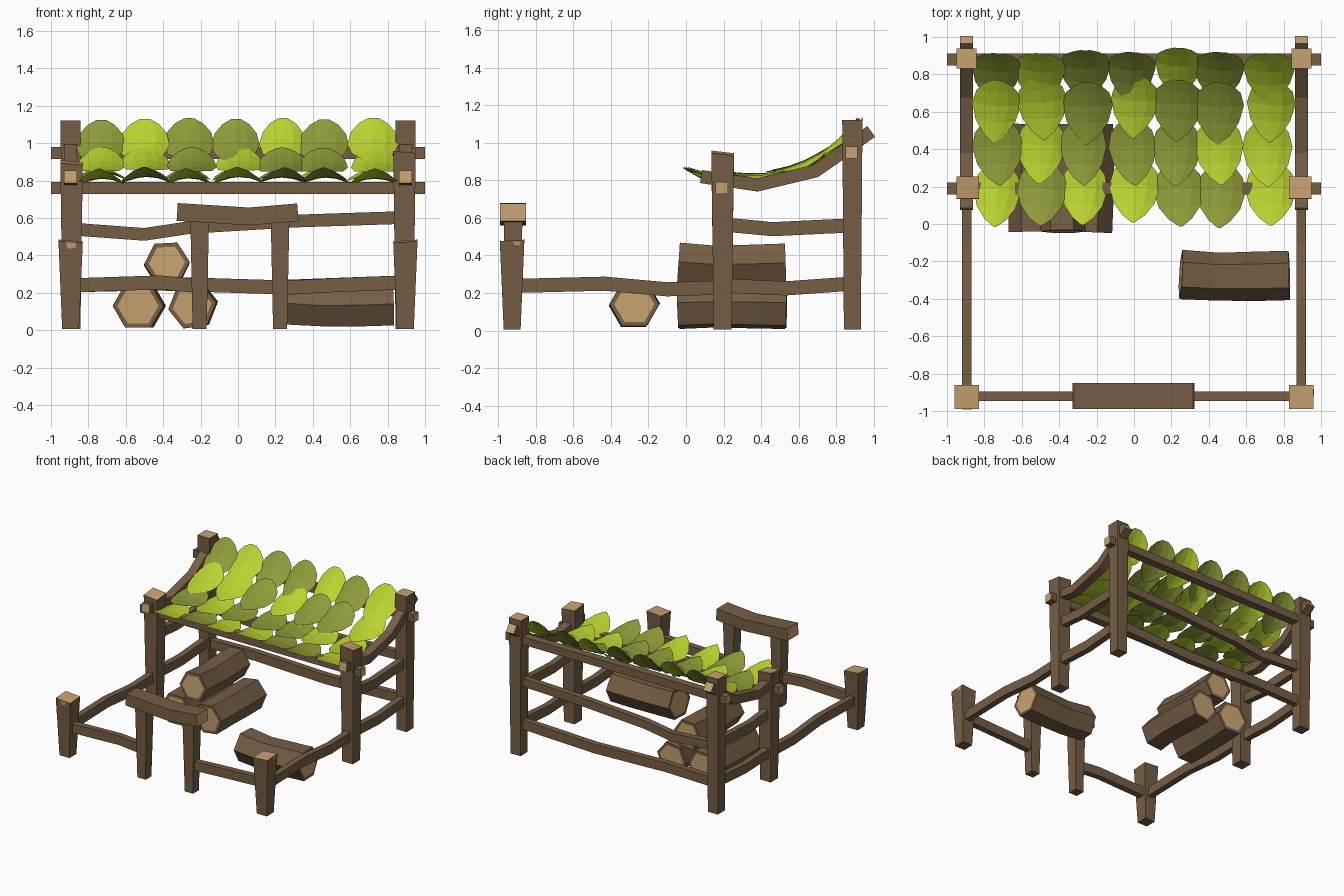
import bpy, bmesh, math, random
from mathutils import Vector, Matrix

random.seed(4)
if "Cube" in bpy.data.objects:
    bpy.data.objects.remove(bpy.data.objects["Cube"])


def material(name, rgb):
    m = bpy.data.materials.new(name)
    m.use_nodes = True
    m.diffuse_color = (*rgb, 1)
    m.node_tree.nodes["Principled BSDF"].inputs["Base Color"].default_value = (*rgb, 1)
    return m


BARK = material("brown_bark", (0.18, 0.112, 0.06))
CUT = material("pale_cut_wood", (0.57, 0.36, 0.16))
LIME = material("lime_leaf", (0.50, 0.66, 0.03))
OLIVE = material("olive_leaf", (0.28, 0.33, 0.04))


def finish(name, bm, mats):
    bmesh.ops.recalc_face_normals(bm, faces=bm.faces)
    mesh = bpy.data.meshes.new(name)
    bm.to_mesh(mesh)
    bm.free()
    for m in mats:
        mesh.materials.append(m)
    ob = bpy.data.objects.new(name, mesh)
    bpy.context.collection.objects.link(ob)
    return ob


def sweep(name, path, sizes, section, rim=0.0, tilt=(0, 0)):
    """Sweep a flat section along a path, with pale cut ends."""
    bm = bmesh.new()
    pts = [Vector(p) for p in path]
    rings = []
    for i, p in enumerate(pts):
        t = (pts[min(i + 1, len(pts) - 1)] - pts[max(i - 1, 0)]).normalized()
        side = Vector((1, 0, 0)) if abs(t.z) > 0.9 else t.cross(Vector((0, 0, 1))).normalized()
        up = side.cross(t)
        w, h = sizes[min(i, len(sizes) - 1)]
        rings.append([bm.verts.new(p + side * u * w + up * v * h) for u, v in section])
    for a, b in zip(rings, rings[1:]):
        for k in range(len(a)):
            n = (k + 1) % len(a)
            bm.faces.new((a[k], a[n], b[n], b[k]))
    caps = [bm.faces.new(rings[0]), bm.faces.new(rings[-1])]
    for v in rings[-1]:
        d = v.co - pts[-1]
        v.co.z += d.x * tilt[0] + d.y * tilt[1]
    if rim:
        bmesh.ops.recalc_face_normals(bm, faces=bm.faces)
        bmesh.ops.inset_individual(bm, faces=caps, thickness=rim)
    for f in caps:
        f.material_index = 1
    return finish(name, bm, [BARK, CUT])


SQUARE = [(-0.5, -0.5), (0.5, -0.5), (0.5, 0.5), (-0.5, 0.5)]
HEX = [(math.cos(k * math.pi / 3), math.sin(k * math.pi / 3)) for k in range(6)]


def post(name, x, y, top, w0, w1, tilt=(0, 0)):
    ob = sweep(name, [(x, y, 0.005), (x, y, top)], [(w0, w0), (w1, w1)], SQUARE, tilt=tilt)
    # the foot stays bark coloured
    for f in ob.data.polygons:
        if f.normal.z < -0.9:
            f.material_index = 0


def rail(name, path, w=0.05, h=0.075):
    sweep(name, path, [(w, h)], SQUARE)


# Posts
for s, label in ((-1, "right"), (1, "left")):
    post(f"front_post_{label}", s * 0.895, -0.925, 0.475, 0.09, 0.13, (0.08 * s, 0.06))
    post(f"middle_post_{label}", s * 0.89, 0.195, 0.945 if s > 0 else 0.895, 0.095, 0.12, (-0.1, -0.12 * s))
    post(f"back_post_{label}", s * 0.895, 0.885, 1.12, 0.09, 0.108)
    post(f"gate_post_{label}", 0.01 + s * 0.215, -0.92, 0.6, 0.075, 0.1)

# Bark splits near the post tops
for name, corners in (
        ("front_split", [(-0.92, -0.992, 0.47), (-0.865, -0.992, 0.47), (-0.885, -0.975, 0.31)]),
        ("side_split", [(0.962, -0.92, 0.475), (0.962, -0.88, 0.475), (0.952, -0.895, 0.41)])):
    bm = bmesh.new()
    bm.faces.new([bm.verts.new(c) for c in corners])
    finish(name, bm, [CUT])

# Gate lintel
sweep("gate_lintel", [(-0.325, -0.92, 0.632), (0.06, -0.92, 0.608), (0.32, -0.92, 0.63)],
      [(0.14, 0.095)], SQUARE)

# Front rails
rail("front_rail_right", [(-0.88, -0.92, 0.24), (-0.42, -0.92, 0.255), (-0.2, -0.92, 0.235)])
rail("front_rail_left", [(0.22, -0.92, 0.225), (0.5, -0.92, 0.24), (0.88, -0.92, 0.255)])

# Side rails and sagging roof rafters
for s, label in ((-1, "right"), (1, "left")):
    x = s * 0.895
    rail(f"side_rail_front_{label}", [(x, -0.92, 0.238), (x, -0.43, 0.25), (x, -0.1, 0.22), (x, 0.2, 0.23)])
    rail(f"side_rail_back_{label}", [(x, 0.2, 0.24), (x, 0.53, 0.225), (x, 0.88, 0.25)])
    rail(f"side_rail_upper_{label}", [(x, 0.2, 0.565), (x, 0.46, 0.54), (x, 0.88, 0.56)])
    sweep(f"rafter_{label}",
          [(x, 0.08, 0.82), (x, 0.38, 0.775), (x, 0.69, 0.85), (x, 0.84, 0.955), (x, 0.985, 1.06)],
          [(0.07, 0.07)], SQUARE)

# Back rails and the two roof beams
rail("back_rail_lower", [(-0.88, 0.88, 0.24), (-0.45, 0.88, 0.25), (0.2, 0.88, 0.23), (0.88, 0.88, 0.255)])
rail("back_rail_upper", [(-0.88, 0.88, 0.54), (-0.5, 0.88, 0.512), (-0.25, 0.88, 0.55),
                         (0.3, 0.88, 0.583), (0.88, 0.88, 0.602)], h=0.068)
rail("roof_beam_front", [(-1, 0.19, 0.76), (1, 0.19, 0.76)], 0.065, 0.064)
rail("roof_beam_back", [(-1, 0.88, 0.947), (1, 0.88, 0.947)], 0.065, 0.064)


# Logs: six-sided, slightly bent, with a bark rim around the cut ends
def log(name, start, end, r, bend, turn=0.0):
    a, b = Vector(start), Vector(end)
    path = [a, a.lerp(b, 0.35) + Vector(bend), a.lerp(b, 0.7) + Vector(bend) * 0.6, b]
    c, s = math.cos(turn), math.sin(turn)
    section = [(u * c - v * s, u * s + v * c) for u, v in HEX]
    sweep(name, path, [(r, r), (r * 0.97, r * 0.97), (r, r), (r, r)], section, rim=0.025)


log("log_stack_right", (-0.535, -0.04, 0.13), (-0.52, 0.53, 0.13), 0.135, (-0.01, 0, 0.0))
log("log_stack_left", (-0.245, -0.04, 0.13), (-0.24, 0.53, 0.13), 0.13, (0.01, 0, 0.005), 0.15)
log("log_stack_top", (-0.38, -0.04, 0.36), (-0.38, 0.53, 0.355), 0.122, (0, 0, -0.012), 0.05)
log("loose_log", (0.25, -0.27, 0.145), (0.83, -0.275, 0.14), 0.132, (0, -0.01, -0.012))

# Leaf roof: folded leaves overlapping in four rows, tips to the front
OUTLINE = [(0, 0.05), (0.12, 0.45), (0.32, 0.82), (0.58, 1), (0.8, 0.86), (0.93, 0.55), (1, 0.2)]


def leaf(name, x, tip, base, half, mat):
    bm = bmesh.new()
    tip, base = Vector((x, *tip)), Vector((x, *base))
    along = base - tip
    normal = Vector((1, 0, 0)).cross(along).normalized()
    yaw = Matrix.Rotation(random.uniform(-0.08, 0.08), 3, "Z")
    mid = (tip + base) / 2
    rows = []
    for t, w in OUTLINE:
        sag = -0.02 * math.sin(math.pi * t)
        row = []
        for u in (-1, -0.5, 0, 0.5, 1):
            p = tip + along * t + Vector((u * w * half, 0, 0))
            p += normal * (sag - 0.035 * (u * w) ** 2)
            row.append(bm.verts.new(mid + yaw @ (p - mid)))
        rows.append(row)
    for a, b in zip(rows, rows[1:]):
        for k in range(4):
            bm.faces.new((a[k], a[k + 1], b[k + 1], b[k]))
    ob = finish(name, bm, [mat])
    if sum(f.normal.z for f in ob.data.polygons) < 0:
        ob.data.flip_normals()


ROWS = [  # tip (y, z), base (y, z), colours from right to left
    ((-0.01, 0.868), (0.34, 0.815), "LOLLOOL"),
    ((0.21, 0.845), (0.57, 0.86), "OLOOOLL"),
    ((0.44, 0.85), (0.77, 0.98), "LLOLOOL"),
    ((0.655, 0.895), (0.925, 1.13), "OLOOLOL"),
]
COLUMNS = [-0.73, -0.5, -0.26, -0.005, 0.235, 0.46, 0.72]
for r, (tip, base, colours) in enumerate(ROWS):
    for c, x in enumerate(COLUMNS):
        dy, dz = random.uniform(-0.015, 0.02), random.uniform(-0.006, 0.006)
        leaf(f"roof_leaf_{r + 1}_{c + 1}", x + random.uniform(-0.012, 0.012),
             (tip[0] + dy, tip[1] + dz), (base[0] + dy, base[1] + dz),
             random.uniform(0.124, 0.138), LIME if colours[c] == "L" else OLIVE)
